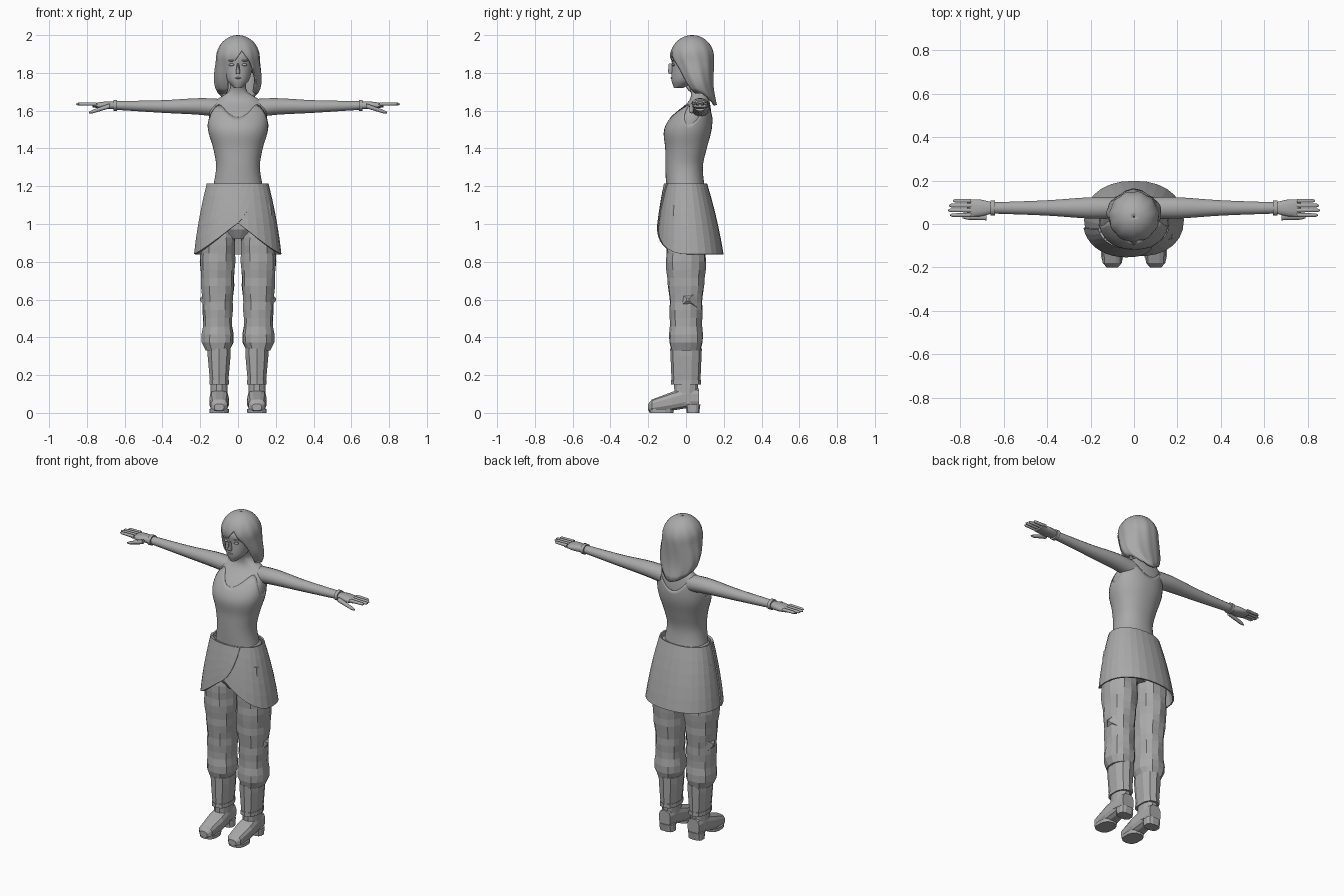
import bpy, bmesh
from math import sin, cos, pi, radians, sqrt, copysign

cube = bpy.data.objects.get("Cube")
if cube:
    bpy.data.objects.remove(cube)

grey = bpy.data.materials.new("plain grey")
grey.use_nodes = True
grey.diffuse_color = (0.4, 0.4, 0.4, 1)
grey.node_tree.nodes["Principled BSDF"].inputs["Base Color"].default_value = grey.diffuse_color

# For each axis: the slot of the position, then of the two cross-section directions
AXES = {"z": (2, 0, 1), "x": (0, 1, 2), "y": (1, 0, 2)}


def finish(name, bm, smooth=True, mirror=False, thickness=0):
    mesh = bpy.data.meshes.new(name)
    bm.to_mesh(mesh)
    bm.free()
    mesh.materials.append(grey)
    part = bpy.data.objects.new(name, mesh)
    bpy.context.collection.objects.link(part)
    if smooth:
        bpy.ops.object.select_all(action="DESELECT")
        part.select_set(True)
        bpy.context.view_layer.objects.active = part
        bpy.ops.object.shade_smooth_by_angle(angle=radians(50))
    if thickness:
        solid = part.modifiers.new("thickness", "SOLIDIFY")
        solid.thickness, solid.offset = thickness, -1
    if mirror:
        part.modifiers.new("mirror", "MIRROR")


def sample(rows, pos):
    """Smoothly interpolate rows of (position, radius, radius, optional shift)."""
    pos = min(max(pos, rows[0][0]), rows[-1][0])
    last = len(rows) - 1
    i = max(k for k in range(last) if rows[k][0] <= pos)
    start, end = rows[i], rows[i + 1]
    gap = end[0] - start[0]
    t = (pos - start[0]) / gap
    blend = t * t * (3 - 2 * t)

    def slope(k, column):
        before, after = rows[max(k - 1, 0)], rows[min(k + 1, last)]
        return gap * (after[column] - before[column]) / (after[0] - before[0])

    return [start[c] + (end[c] - start[c]) * blend
            + t * (1 - t) * ((1 - t) * slope(i, c) - t * slope(i + 1, c))
            for c in range(1, len(start))]


def rounded(value, power):
    return copysign(abs(value) ** (2 / power), value)


def loft(name, rows, centre=(0, 0), axis="z", sides=16, power=2, fine=0,
         smooth=True, mirror=False, fold=None):
    """Capped tube through rows; the shift moves the second centre coordinate."""
    if fine:
        length = rows[-1][0] - rows[0][0]
        spots = [rows[0][0] + length * k / fine for k in range(fine + 1)]
        rows = [(pos, *sample(rows, pos)) for pos in spots]
    bm, rings = bmesh.new(), []
    for pos, first, second, *shift in rows:
        ring = []
        for k in range(sides):
            angle = 2 * pi * (k + 0.5) / sides
            crease = fold(angle, pos) if fold else 1
            values = (pos, centre[0] + first * crease * rounded(cos(angle), power),
                      centre[1] + sum(shift) + second * crease * rounded(sin(angle), power))
            point = [0, 0, 0]
            for slot, value in zip(AXES[axis], values):
                point[slot] = value
            ring.append(bm.verts.new(point))
        rings.append(ring)
    for low, high in zip(rings, rings[1:]):
        for k in range(sides):
            nxt = (k + 1) % sides
            bm.faces.new((low[k], low[nxt], high[nxt], high[k]))
    bm.faces.new(rings[0])
    bm.faces.new(rings[-1])
    bmesh.ops.recalc_face_normals(bm, faces=bm.faces)
    finish(name, bm, smooth, mirror)


def shell(name, profile, top, bottom, columns=32, levels=10, ease=1, power=2, grow=0,
          span=None, thickness=0.01, smooth=True, wave=None):
    """Cloth-like sheet between top(angle) and bottom(angle); angle zero faces front."""
    bm, grid = bmesh.new(), []
    for level in range(levels + 1):
        t = level / levels
        begin, end = span(t) if span else (-pi, pi)
        ring = []
        for k in range(columns + bool(span)):
            a = begin + (end - begin) * k / columns
            z = top(a) + (bottom(a) - top(a)) * t ** ease
            half_width, half_depth, shift = profile(z)
            swell = wave(a, z) if wave else 1
            ring.append(bm.verts.new(((half_width + grow) * swell * rounded(sin(a), power),
                                      shift - (half_depth + grow) * swell * rounded(cos(a), power), z)))
        grid.append(ring)
    for upper, lower in zip(grid, grid[1:]):
        for k in range(columns):
            nxt = (k + 1) % len(upper)
            bm.faces.new((upper[k], lower[k], lower[nxt], upper[nxt]))
    finish(name, bm, smooth, False, thickness)


def ball(name, centre, size, mirror=False):
    bm = bmesh.new()
    bmesh.ops.create_uvsphere(bm, u_segments=12, v_segments=8, radius=1)
    for vert in bm.verts:
        vert.co = [c + s * v for c, s, v in zip(centre, size, vert.co)]
    finish(name, bm, True, mirror)


# Torso and neck
body = [(1.16, .135, .1, 0), (1.3, .112, .095, -.01), (1.4, .127, .106, 0),
        (1.5, .155, .122, .01), (1.58, .152, .1, .035), (1.65, .125, .055, .07),
        (1.7, .05, .045, .07), (1.76, .042, .045, .045)]
loft("torso", body, sides=32, fine=30, power=2.2)


# Sleeveless top: shoulder straps between a scooped neck and deep armholes
def neckline(a):
    return 1.6 - .035 * cos(4 * a) - .04 * sin(a) ** 8


shell("tank_top", lambda z: sample(body, z), neckline, lambda a: 1.18,
      columns=48, levels=18, power=2.2, grow=.004, thickness=.005)

# Arms, cuffs and hands
arm_line = (.074, 1.628)
loft("arms", [(.09, .05, .05, -.015), (.2, .05, .045, -.006), (.4, .036, .034, -.006), (.66, .026, .023, 0)],
     arm_line, "x", fine=16, mirror=True)
loft("cuffs", [(.64, .036, .03), (.66, .036, .03)], arm_line, "x", mirror=True)
loft("palms", [(.65, .026, .02), (.71, .04, .02), (.77, .04, .01)],
     arm_line, "x", sides=12, fine=6, power=2.5, mirror=True)
for i, finger in enumerate(["index", "middle", "ring", "little"]):
    tip = .857 - .007 * (i - 1.2) ** 2
    loft(finger + "_fingers", [(.75, .01, .01), (tip - .01, .009, .008), (tip, .003, .003)],
         (.041 + .022 * i, 1.635), "x", sides=8, mirror=True)
loft("thumbs", [(.68, .014, .014, .03), (.77, .011, .01, 0), (.79, .004, .004, -.005)],
     (.03, 1.595), "x", sides=8, mirror=True)

# Head and face
loft("head", [(1.72, .02, .024, -.04), (1.76, .058, .067, -.01), (1.84, .078, .087, .012),
              (1.9, .082, .1, .025), (1.97, .045, .05, .04)], sides=24, fine=20)
loft("nose", [(1.795, .012, .012), (1.805, .013, .017), (1.85, .005, .012)], (0, -.08), sides=8)
ball("lips", (0, -.07, 1.773), (.018, .012, .006))
ball("eyes", (.033, -.066, 1.843), (.015, .01, .007), mirror=True)
ball("brows", (.034, -.069, 1.865), (.02, .008, .004), mirror=True)
ball("ears", (.078, .02, 1.825), (.01, .018, .027), mirror=True)

# Hair: domed crown, parted fringe, long sides tapering to the back
strands = [(1.62, .055, .04, .125), (1.73, .122, .08, .065), (1.88, .115, .117, .033)]
crown = strands[-1][0]


def hair_profile(z):
    half_width, half_depth, shift = sample(strands, z)
    dome = sqrt(max(0.001, 1 - (max(0, z - crown) / (2 - crown)) ** 2))
    return half_width * dome, half_depth * dome, shift


def hairline(a):
    part = abs(a - .2)
    fringe = 1.92 - .17 * part - .4 * max(0, part - .5)
    return max(fringe, 1.69 - .06 * max(0, -cos(a)))


shell("hair", hair_profile, lambda a: 2, hairline, columns=60, levels=18, ease=1.7,
      thickness=.016, wave=lambda a, z: 1 + .018 * sin(11 * a + 14 * z) * min(1, (2 - z) * 8))


# Wrap skirt with curved split hem, overlapping front panel and waistband
def skirt_profile(z):
    drop = 1.22 - z
    bow = .26 * drop - .2 * drop ** 2
    return .16 + bow, .11 + bow, drop / 20


def hem(a):
    return .84 + .165 * (1 - abs(sin(a))) ** 1.15 * (cos(a) > 0)


def skirt_top(a):
    return 1.215


shell("wrap_skirt", skirt_profile, skirt_top, hem, columns=28, levels=5, power=2.2,
      smooth=False, thickness=.008)
shell("skirt_overlap", skirt_profile, skirt_top, hem, columns=10, levels=5, power=2.2, grow=.006,
      span=lambda t: (-1.4, (1 - t) / 2), smooth=False, thickness=.007)
loft("waistband", [(1.17, .145, .1), (1.2, .142, .105), (1.21, .13, .1)], sides=24, power=2.2)
loft("hips", [(.92, .06, .07), (.97, .15, .1), (1.08, .17, .11), (1.18, .14, .1)],
     sides=20, smooth=False)

# Baggy trousers with creases, gathered above the gaiters
loft("trouser_legs", [(.33, .065, .08), (.36, .084, .09), (.5, .078, .084), (.85, .094, .106), (1.1, .08, .095)],
     (.108, 0), sides=14, power=2.3, fine=18, smooth=False, mirror=True,
     fold=lambda a, z: 1 + .03 * sin(6 * a + 23 * z) + .02 * sin(50 * z))
loft("knee_flaps", [(.17, .07, .06), (.2, .01, .01)], (.01, .6), "x", sides=4, smooth=False, mirror=True)

# Gaiters and boots
leg_line = (.1, 0)
loft("gaiters", [(.16, .05, .076), (.3, .063, .082), (.34, .064, .084)], leg_line,
     sides=10, power=2.4, smooth=False, mirror=True)
loft("ankle_bands", [(.15, .054, .08), (.175, .054, .08)], leg_line,
     sides=10, power=2.4, smooth=False, mirror=True)
loft("boot_shafts", [(.05, .046, .06), (.16, .046, .066)], leg_line,
     sides=12, power=2.3, smooth=False, mirror=True)
loft("boot_feet", [(-.2, .026, .018, .03), (-.18, .045, .034, .038), (-.08, .053, .05, .06),
                   (0, .047, .057, .08), (.07, .04, .05, .08)],
     leg_line, "y", sides=12, power=2.8, smooth=False, mirror=True)
loft("boot_soles", [(0, .052, .064), (.02, .053, .066)], (.1, -.13),
     sides=14, power=2.5, smooth=False, mirror=True)
loft("boot_heels", [(0, .046, .034), (.045, .047, .04)], (.1, .037),
     sides=12, power=3, smooth=False, mirror=True)
